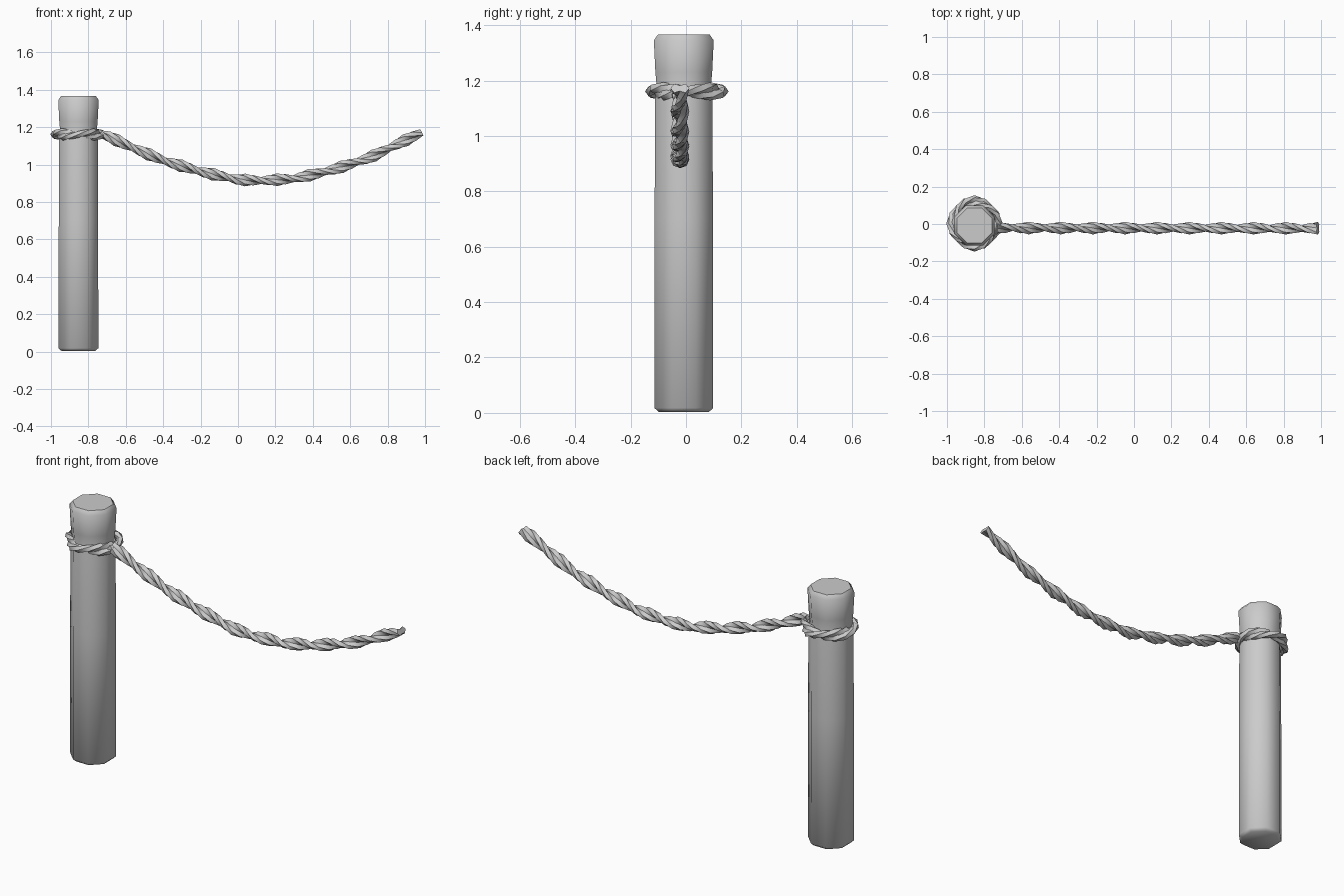
import bpy, bmesh, math
from mathutils import Vector

if "Cube" in bpy.data.objects:
    bpy.data.objects.remove(bpy.data.objects["Cube"])

CX, CY = -0.853, -0.008


def finish(bm, name, angle):
    bmesh.ops.recalc_face_normals(bm, faces=bm.faces)
    me = bpy.data.meshes.new(name)
    bm.to_mesh(me)
    bm.free()
    ob = bpy.data.objects.new(name, me)
    bpy.context.collection.objects.link(ob)
    bpy.ops.object.select_all(action='DESELECT')
    ob.select_set(True)
    bpy.context.view_layer.objects.active = ob
    bpy.ops.object.shade_smooth_by_angle(angle=math.radians(angle))
    return ob


def skin(bm, rings, closed=False):
    # join rings of points with quads, cap the ends of open tubes
    vs = [[bm.verts.new(p) for p in r] for r in rings]
    n = len(vs[0])
    pairs = list(zip(vs, vs[1:])) + ([(vs[-1], vs[0])] if closed else [])
    for a, b in pairs:
        for i in range(n):
            j = (i + 1) % n
            bm.faces.new((a[i], a[j], b[j], b[i]))
    if not closed:
        bm.faces.new(vs[0])
        bm.faces.new(vs[-1])


def twist(name, frames, turns, offset, radius, closed=False, sides=5):
    # two strands winding around a path of (point, normal, binormal) frames
    bm = bmesh.new()
    steps = len(frames) if closed else len(frames) - 1
    for s in range(2):
        rings = []
        for k, (p, n, b) in enumerate(frames):
            phi = 2 * math.pi * turns * k / steps + math.pi * s
            c = p + (n * math.cos(phi) + b * math.sin(phi)) * offset
            rings.append([c + (n * math.cos(phi + a) + b * math.sin(phi + a)) * radius
                          for a in (2 * math.pi * i / sides for i in range(sides))])
        skin(bm, rings, closed)
    return finish(bm, name, 60)


# Octagonal post with a groove for the rope and a worn top
profile = [(0.003, 0.098), (0.018, 0.115), (0.7, 0.114), (1.13, 0.112),
           (1.18, 0.106), (1.23, 0.111), (1.345, 0.117), (1.366, 0.101)]
bm = bmesh.new()
skin(bm, [[Vector((CX + r * math.cos(a), CY + r * math.sin(a), z))
           for a in (math.pi / 8 + math.pi / 4 * i for i in range(8))]
          for z, r in profile])
finish(bm, "post", 50)

# Rope loop tied around the post
N = 16
frames = []
for i in range(N):
    a = 2 * math.pi * i / N
    out = Vector((math.cos(a), math.sin(a), 0))
    frames.append((Vector((CX, 0.003, 1.161)) + out * 0.118, out, Vector((0, 0, 1))))
twist("rope_loop", frames, 2, 0.014, 0.019, closed=True)

# Hanging rope with its free end on the right
path = [(-0.735, 1.165), (-0.69, 1.15), (-0.6, 1.106), (-0.4, 1.022), (-0.2, 0.962),
        (0.0, 0.919), (0.12, 0.914), (0.3, 0.924), (0.5, 0.97), (0.7, 1.035),
        (0.85, 1.108), (0.983, 1.172)]


def sample(x):
    for (x0, z0), (x1, z1) in zip(path, path[1:]):
        if x <= x1:
            break
    return Vector((x, -0.022, z0 + (z1 - z0) * (x - x0) / (x1 - x0)))


M = 40
frames = []
for i in range(M + 1):
    x = path[0][0] + (path[-1][0] - path[0][0]) * i / M
    p = sample(x)
    t = (sample(x + 0.03) - sample(x - 0.03)).normalized()
    side = Vector((0, 1, 0))
    frames.append((p, side, t.cross(side)))
twist("hanging_rope", frames, 5, 0.015, 0.019)
